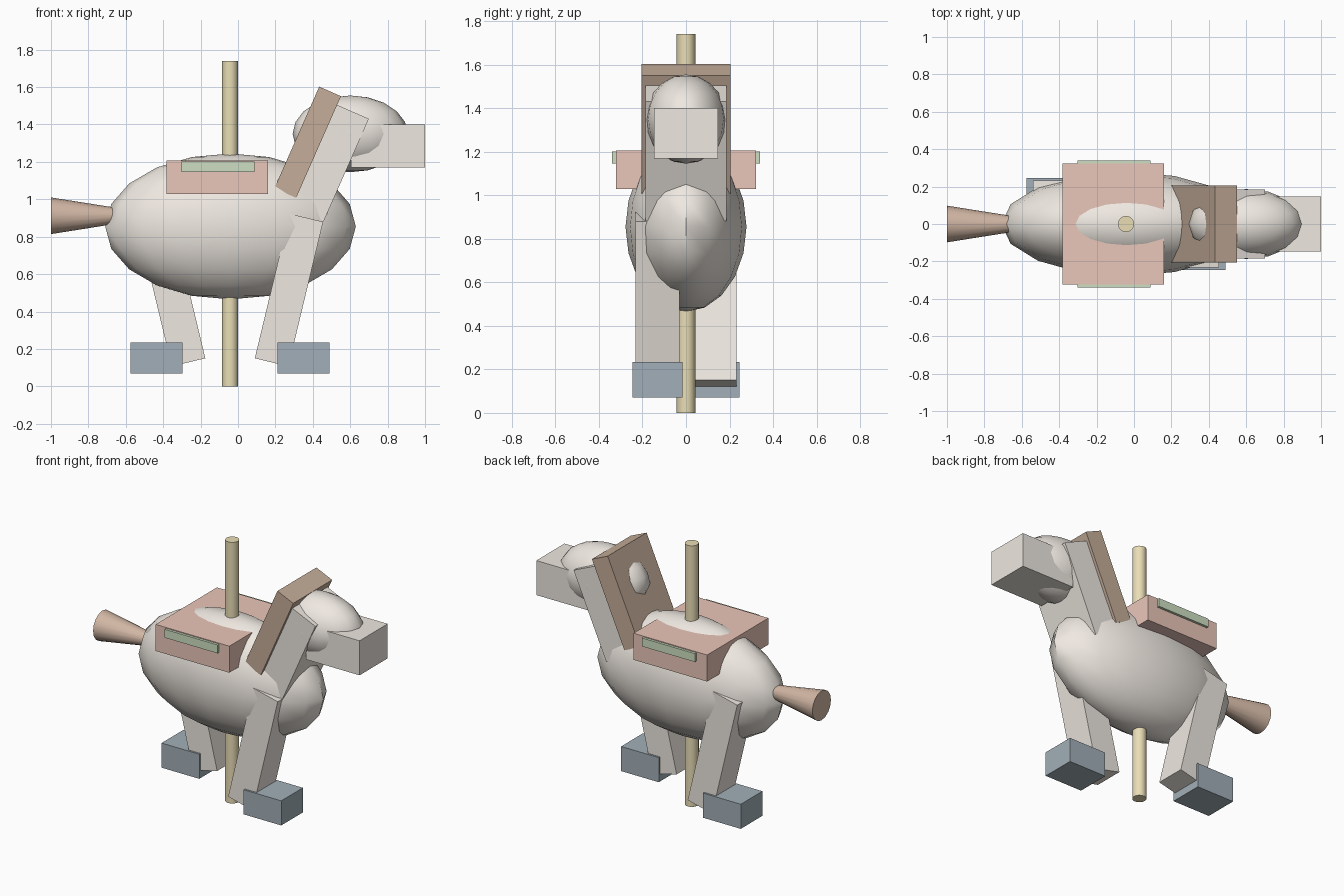
import bpy
from math import radians, pi

if "Cube" in bpy.data.objects:
    bpy.data.objects.remove(bpy.data.objects["Cube"])


def material(name, rgb):
    m = bpy.data.materials.new(name)
    m.diffuse_color = (*rgb, 1)
    m.use_nodes = True
    m.node_tree.nodes["Principled BSDF"].inputs["Base Color"].default_value = m.diffuse_color
    return m


CREAM = material("cream", (0.86, 0.81, 0.75))
BROWN = material("brown", (0.56, 0.42, 0.32))
TAN = material("tail_brown", (0.64, 0.47, 0.37))
CORAL = material("coral", (0.83, 0.57, 0.49))
GREEN = material("green", (0.62, 0.74, 0.54))
SLATE = material("slate", (0.36, 0.43, 0.48))
GOLD = material("gold", (0.82, 0.73, 0.47))


def finish(name, mat, smooth=False):
    o = bpy.context.object
    o.name = name
    o.data.materials.append(mat)
    bpy.ops.object.transform_apply(location=False, rotation=False, scale=True)
    if smooth:
        bpy.ops.object.shade_smooth_by_angle(angle=radians(40))
    return o


def box(name, center, size, mat, tilt=0):
    bpy.ops.mesh.primitive_cube_add(size=1, location=center, rotation=(0, radians(tilt), 0))
    bpy.context.object.scale = size
    return finish(name, mat)


def ellipsoid(name, center, radii, mat):
    bpy.ops.mesh.primitive_uv_sphere_add(segments=16, ring_count=10, radius=1, location=center)
    bpy.context.object.scale = radii
    return finish(name, mat, True)


def cone(name, center, r1, r2, depth, mat, tilt=0):
    bpy.ops.mesh.primitive_cone_add(vertices=16, radius1=r1, radius2=r2, depth=depth,
                                    location=center, rotation=(0, tilt, 0))
    return finish(name, mat, True)


# Body and head
ellipsoid("body", (-0.04, 0, 0.855), (0.67, 0.278, 0.39), CREAM)
ellipsoid("head", (0.60, 0, 1.35), (0.308, 0.187, 0.205), CREAM)
box("muzzle", (0.8025, 0, 1.285), (0.395, 0.296, 0.23), CREAM)

# Neck and mane share the same lean
box("neck", (0.487, 0, 1.196), (0.20, 0.37, 0.60), CREAM, 23.8)
box("mane", (0.3725, 0, 1.305), (0.127, 0.41, 0.594), BROWN, 23.8)

# One leg and hoof at each end, on opposite sides
MID = -0.0425
for end, s in (("front", 1), ("rear", -1)):
    box(end + "_leg", (MID + s * 0.315, -s * 0.131, 0.515), (0.185, 0.202, 0.795), CREAM, s * 13.5)
    box(end + "_hoof", (MID + s * 0.394, -s * 0.131, 0.152), (0.278, 0.228, 0.164), SLATE)

# Saddle with trim slab
box("saddle", (-0.11, 0, 1.118), (0.543, 0.645, 0.177), CORAL)
box("saddle_trim", (-0.108, 0, 1.173), (0.39, 0.678, 0.056), GREEN)

# Flared tail
cone("tail", (-0.82, 0, 0.912), 0.098, 0.041, 0.36, TAN, pi / 2)

# Vertical pole
cone("pole", (MID, 0, 0.87), 0.043, 0.043, 1.74, GOLD)
